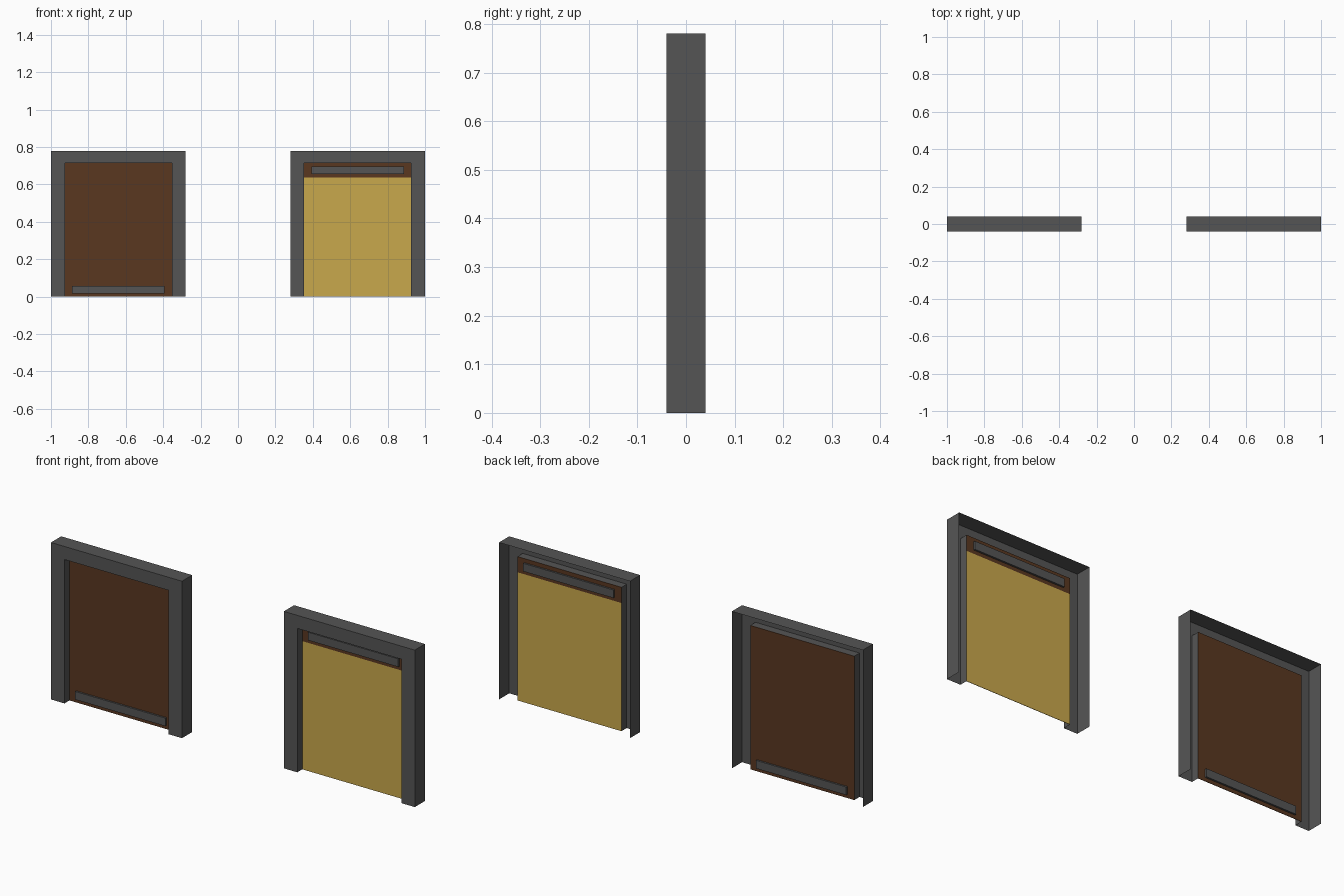
import bpy, bmesh

if "Cube" in bpy.data.objects:
    bpy.data.objects.remove(bpy.data.objects["Cube"])


def mat(name, rgb):
    m = bpy.data.materials.new(name)
    m.diffuse_color = (*rgb, 1)
    m.use_nodes = True
    m.node_tree.nodes["Principled BSDF"].inputs["Base Color"].default_value = m.diffuse_color
    return m


GREY = mat("frame grey", (0.091, 0.091, 0.091))
BROWN = mat("door brown", (0.102, 0.039, 0.0145))
GOLD = mat("backing gold", (0.584, 0.392, 0.072))

H, TOP = 0.36, 0.78        # outer half width, height
HI, TOPI = 0.286, 0.715    # opening half width, height
YF, YB = -0.04, 0.04       # front and back of the frame


def mesh_object(name, bm, material, x):
    me = bpy.data.meshes.new(name)
    bm.to_mesh(me)
    bm.free()
    me.materials.append(material)
    ob = bpy.data.objects.new(name, me)
    ob.location.x = x
    bpy.context.collection.objects.link(ob)
    return ob


def box(name, lo, hi, material, x):
    bm = bmesh.new()
    bmesh.ops.create_cube(bm, size=1)
    for v in bm.verts:
        v.co = [(a + b) / 2 + c * (b - a) for a, b, c in zip(lo, hi, v.co)]
    return mesh_object(name, bm, material, x)


def arch(bm, h, top, y):
    return [bm.verts.new((px, y, pz)) for px, pz in ((-h, 0), (-h, top), (h, top), (h, 0))]


def frame(name, x):
    # Hollow casing: outer walls, front face and short inner jamb, open behind
    bm = bmesh.new()
    rows = [arch(bm, H, TOP, YB), arch(bm, H, TOP, YF),
            arch(bm, HI, TOPI, YF), arch(bm, HI, TOPI, 0)]
    for a, b in zip(rows, rows[1:]):
        for i in range(3):
            bm.faces.new((a[i], b[i], b[i + 1], a[i + 1]))
    bmesh.ops.recalc_face_normals(bm, faces=bm.faces)
    bm.normal_update()
    front = [f for f in bm.faces if abs(f.normal.y) > 0.9]
    if front[0].normal.y > 0:
        bmesh.ops.reverse_faces(bm, faces=bm.faces)
    mesh_object(name, bm, GREY, x)


def handle(name, x, z):
    box(name, (-0.248, -0.01, z), (0.26 - 0.012, 0.01, z + 0.04), GREY, x)


T = 0.001
# Closed door
frame("closed_door_frame", -0.64)
box("closed_door_panel", (-HI, -T, 0), (HI, T, TOPI), BROWN, -0.64)
handle("closed_door_bar", -0.64, 0.018)

# Raised door, with the gold sheet filling the opening below it
frame("open_door_frame", 0.64)
box("raised_door_panel", (-HI, -T, 0.637), (HI, T, TOPI), BROWN, 0.64)
box("gold_sheet", (-HI, -T, 0), (HI, T, 0.637), GOLD, 0.64)
handle("raised_door_bar", 0.64, 0.655)
